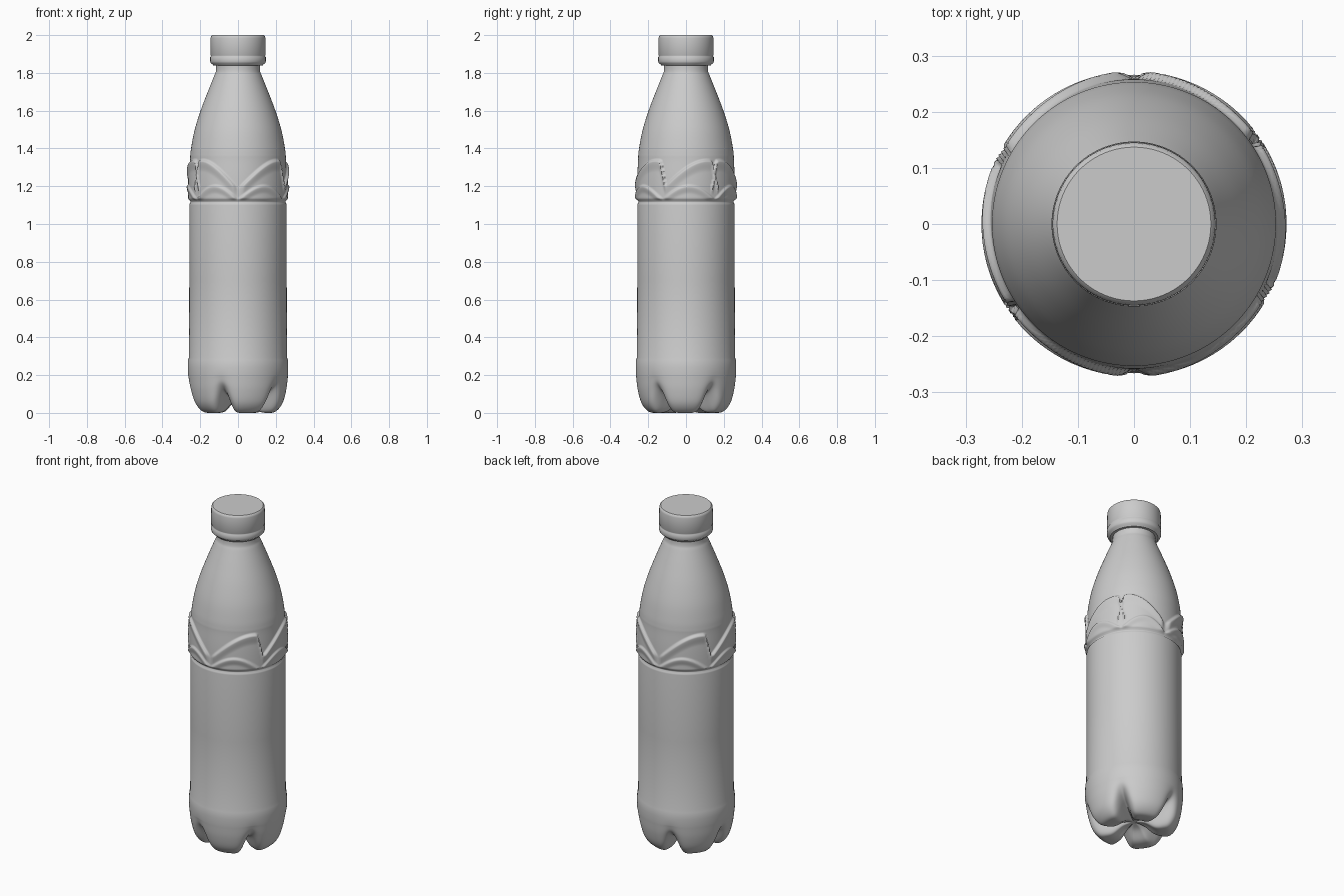
import bpy, bmesh, math
from mathutils import Vector

cube = bpy.data.objects.get("Cube")
if cube:
    bpy.data.objects.remove(cube)

SEG = 240
VALLEY = -110  # heading of the first groove between feet, in degrees

grey = bpy.data.materials.new("plain grey")
grey.use_nodes = True
grey.diffuse_color = (0.6, 0.6, 0.6, 1)
grey.node_tree.nodes["Principled BSDF"].inputs["Base Color"].default_value = grey.diffuse_color


def smooth_path(points, n):
    """Catmull-Rom curve through (radius, height) points."""
    p = [Vector(q) for q in points]
    p = [2 * p[0] - p[1]] + p + [2 * p[-1] - p[-2]]
    out = []
    for i in range(1, len(p) - 2):
        a, b, c, d = p[i - 1:i + 3]
        for k in range(n):
            t = k / n
            out.append(0.5 * (2 * b + (c - a) * t + (2 * a - 5 * b + 4 * c - d) * t ** 2
                              + (3 * b - a - 3 * c + d) * t ** 3))
    return out + [p[-2]]


def step(x):
    x = max(0.0, min(1.0, x))
    return x * x * (3 - 2 * x)


def lathe(name, rows, place, seg, angle):
    """Skin a closed surface of revolution; place(row, heading) gives (r, z)."""
    bm = bmesh.new()
    rings = []
    for row in rows:
        ring = []
        for s in range(seg):
            deg = 360 * s / seg
            r, z = place(row, deg)
            a = math.radians(deg)
            ring.append(bm.verts.new((r * math.cos(a), r * math.sin(a), z)))
        rings.append(ring)
    for lo, hi in zip(rings, rings[1:]):
        for s in range(seg):
            t = (s + 1) % seg
            bm.faces.new((lo[s], lo[t], hi[t], hi[s]))
    bm.faces.new(rings[0][::-1])
    bm.faces.new(rings[-1])
    mesh = bpy.data.meshes.new(name)
    bm.to_mesh(mesh)
    bm.free()
    mesh.materials.append(grey)
    obj = bpy.data.objects.new(name, mesh)
    bpy.context.collection.objects.link(obj)
    bpy.ops.object.select_all(action='DESELECT')
    obj.select_set(True)
    bpy.context.view_layer.objects.active = obj
    bpy.ops.object.shade_smooth_by_angle(angle=math.radians(angle))
    return obj


# Leaves of the relief band: root heading and tip heading, repeated on the far side
LEAVES = [(-90, -28), (-28, 35), (90, 35)]


def relief(z, deg):
    """Outward height of the overlapping leaves."""
    best = 0.0
    for root, tip in LEAVES:
        for turn in (0, 180):
            span = tip - root
            off = (deg - turn - root + 180) % 360 - 180
            u = off * math.copysign(1, span) / abs(span)
            if not 0 <= u <= 1.08:
                continue
            top = 1.19 + 0.155 * math.sin(u * 1.85)
            top -= 0.12 * step((u - 0.93) / 0.15)
            edge = step((top - z) / 0.014)
            body = 0.005 + 0.009 * (1 - step((top - z - 0.01) / 0.06))
            arc = 1.135 + 0.075 * math.sin(math.pi * min(u, 1))
            inner = 0.008 * step((arc - z) / 0.012) * (1 - step((arc - z - 0.012) / 0.04))
            best = max(best, edge * (body * step(u / 0.12) + inner))
    return best * step((z - 1.125) / 0.012)


# Bottle: footed base, straight wall, relief band, shoulder and neck
foot = smooth_path([(0.01, 0.06), (0.06, 0.045), (0.115, 0.008), (0.16, 0), (0.2, 0.008),
                    (0.235, 0.05), (0.255, 0.12), (0.265, 0.2)], 6)
groove = smooth_path([(0.01, 0.06), (0.06, 0.066), (0.11, 0.078), (0.15, 0.092), (0.19, 0.108),
                      (0.225, 0.13), (0.252, 0.16), (0.265, 0.2)], 6)
wall = [(0.266, 0.24), (0.264, 0.28), (0.259, 0.295), (0.258, 0.7), (0.258, 1.1),
        (0.257, 1.108), (0.251, 1.115), (0.252, 1.12), (0.259, 1.128)]
band = [(0.259 - 0.006 * step((k / 48) ** 2), 1.128 + 0.232 * k / 48) for k in range(1, 49)]
shoulder = smooth_path([(0.253, 1.36), (0.247, 1.41), (0.229, 1.5), (0.198, 1.6), (0.16, 1.7),
                        (0.128, 1.78), (0.117, 1.81), (0.115, 1.86)], 6)[1:]

rows = list(zip(foot, groove)) + [(q, q) for q in wall + band + shoulder]


def bottle_point(row, deg):
    f, g = Vector(row[0]), Vector(row[1])
    away = abs((deg - VALLEY + 36) % 72 - 36)
    r, z = f.lerp(g, math.exp(-(away / 10) ** 2))
    if 1.12 < z < 1.37:
        r += relief(z, deg)
    return r, z


lathe("bottle", rows, bottle_point, SEG, 60)

# Screw cap with its tamper ring
cap = [(0.118, 1.838), (0.13, 1.838), (0.135, 1.845), (0.144, 1.852), (0.147, 1.86),
       (0.147, 1.884), (0.144, 1.888), (0.144, 1.892), (0.146, 1.896), (0.145, 1.985),
       (0.143, 1.994), (0.137, 2.0)]
lathe("screw_cap", cap, lambda row, deg: row, 96, 40)
